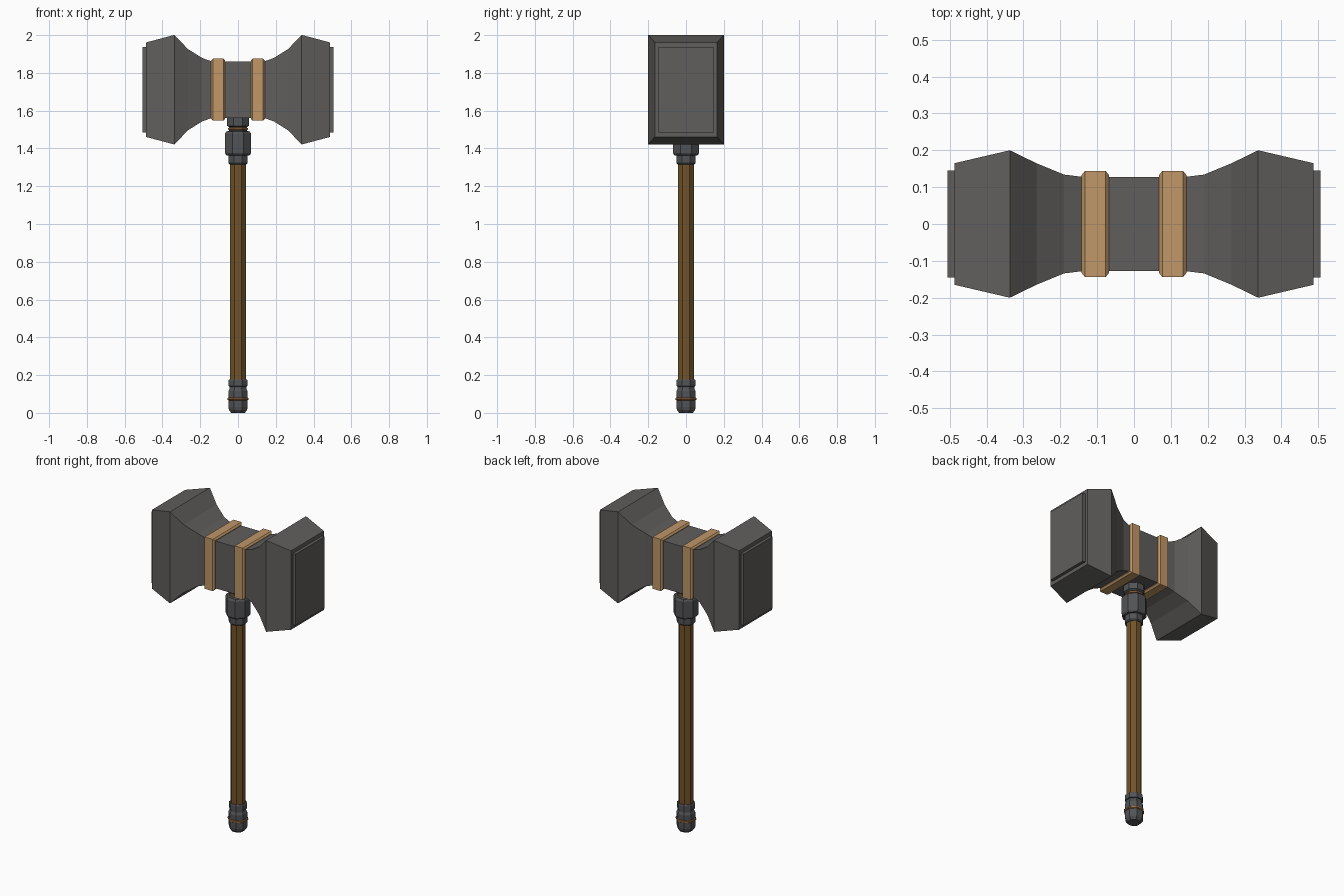
import bpy, bmesh, math

if "Cube" in bpy.data.objects:
    bpy.data.objects.remove(bpy.data.objects["Cube"])


def material(name, rgb):
    m = bpy.data.materials.new(name)
    m.diffuse_color = (*rgb, 1)
    m.use_nodes = True
    m.node_tree.nodes["Principled BSDF"].inputs["Base Color"].default_value = m.diffuse_color
    return m


STONE = material("dark grey stone", (0.118, 0.113, 0.108))
STEEL = material("blue grey steel", (0.085, 0.087, 0.092))
TAN = material("tan strap", (0.53, 0.31, 0.14))
WOOD = material("brown wood", (0.165, 0.088, 0.024))
BRONZE = material("bronze ring", (0.32, 0.15, 0.05))
CZ = 1.711   # height of the head's axis


def loft(name, rings, mat):
    """Skin a list of equal-length vertex rings and cap both ends."""
    bm = bmesh.new()
    loops = [[bm.verts.new(p) for p in ring] for ring in rings]
    n = len(loops[0])
    for a, b in zip(loops, loops[1:]):
        for i in range(n):
            j = (i + 1) % n
            bm.faces.new((a[i], a[j], b[j], b[i]))
    bm.faces.new(loops[0])
    bm.faces.new(loops[-1])
    bmesh.ops.recalc_face_normals(bm, faces=bm.faces)
    me = bpy.data.meshes.new(name)
    bm.to_mesh(me)
    bm.free()
    me.materials.append(mat)
    ob = bpy.data.objects.new(name, me)
    bpy.context.collection.objects.link(ob)
    return ob


def rect(x, hy, hz):
    return [(x, sy * hy, CZ + sz * hz) for sy, sz in ((-1, -1), (1, -1), (1, 1), (-1, 1))]


def octagon(apothem, z):
    r = apothem / math.cos(math.pi / 8)
    return [(r * math.cos(a), r * math.sin(a), z)
            for a in (math.pi / 8 + i * math.pi / 4 for i in range(8))]


def turned(name, profile, mat):
    return loft(name, [octagon(r, z) for r, z in profile], mat)


# hammer head: flared rectangular sections mirrored about x = 0
half = [(0.14, 0.128, 0.150), (0.19, 0.134, 0.168), (0.265, 0.165, 0.215),
        (0.337, 0.200, 0.290), (0.487, 0.165, 0.250), (0.487, 0.145, 0.226),
        (0.506, 0.145, 0.226)]
sections = [(-x, y, z) for x, y, z in reversed(half)] + half
loft("hammer_head", [rect(*s) for s in sections], STONE)

# straps round the waist, with chamfered edges
for side, label in ((-1, "left"), (1, "right")):
    strap = [(0.068, 0.126, 0.148), (0.068, 0.133, 0.154), (0.077, 0.144, 0.164),
             (0.133, 0.144, 0.164), (0.142, 0.133, 0.154), (0.142, 0.126, 0.148)]
    loft("strap_" + label, [rect(side * x, y, z) for x, y, z in strap], TAN)

# handle
turned("handle", [(0.042, 0.10), (0.042, 1.40)], WOOD)

# pommel at the foot of the handle
turned("pommel", [(0.036, 0.0), (0.048, 0.016), (0.051, 0.03), (0.051, 0.115),
                  (0.044, 0.13), (0.044, 0.14), (0.050, 0.142), (0.050, 0.172),
                  (0.046, 0.178)], STEEL)
turned("pommel_ring", [(0.050, 0.066), (0.056, 0.070), (0.056, 0.078), (0.050, 0.082)], BRONZE)

# socket joining handle and head
turned("socket", [(0.046, 1.316), (0.051, 1.322), (0.051, 1.362), (0.062, 1.364),
                  (0.069, 1.376), (0.069, 1.478), (0.062, 1.490), (0.048, 1.492),
                  (0.048, 1.514), (0.058, 1.520), (0.058, 1.580)], STEEL)
turned("socket_ring", [(0.046, 1.496), (0.053, 1.500), (0.053, 1.507), (0.046, 1.511)], BRONZE)
